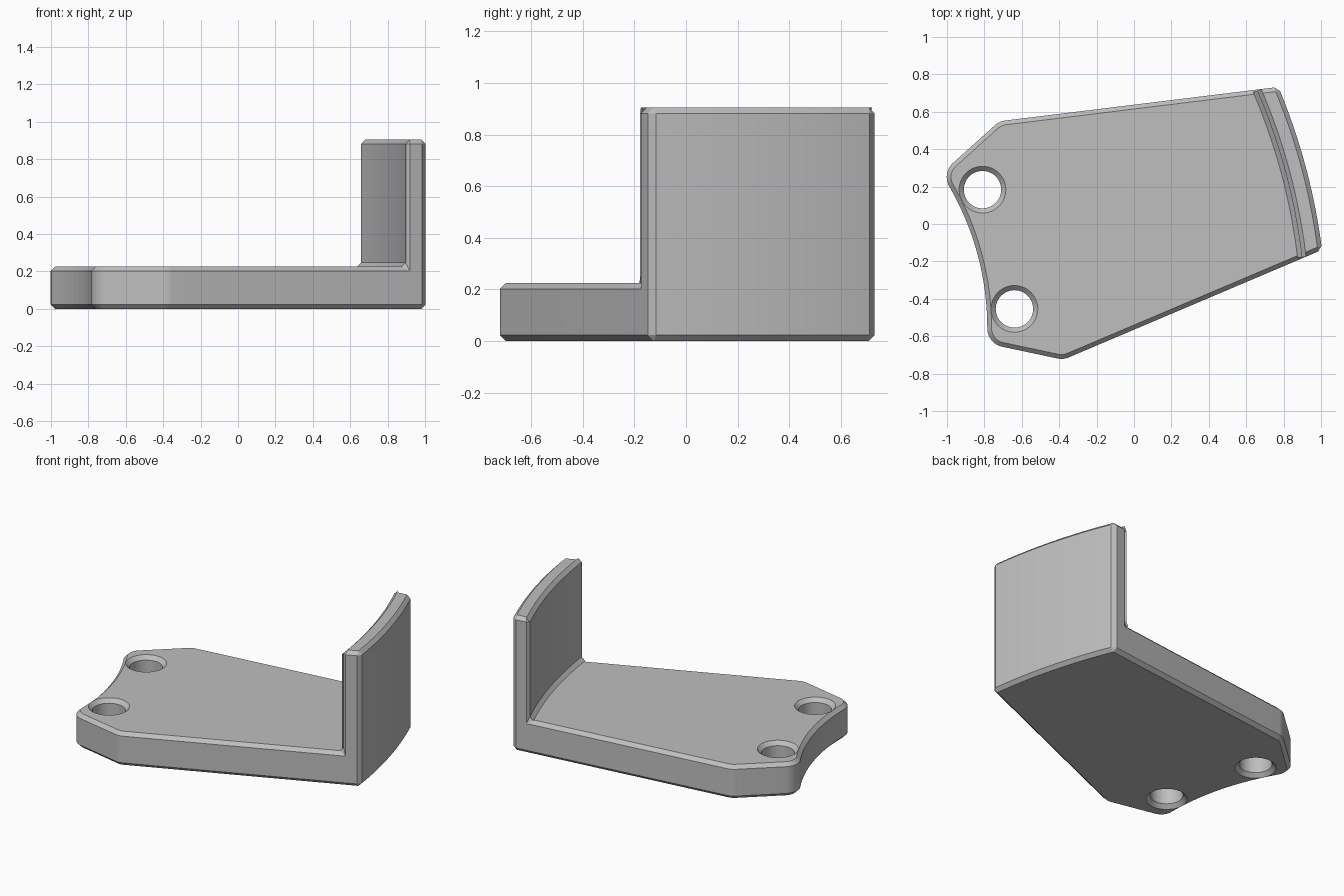
import bpy, bmesh, math
from mathutils import Matrix, Vector

cube = bpy.data.objects.get("Cube")
if cube:
    bpy.data.objects.remove(cube, do_unlink=True)

CHAMFER = 0.023
BASE_TOP, WALL_TOP = 0.225, 0.905
ARC_CENTRE = -2.35                      # shared centre of all the arcs, on the part's axis
FRONT_R, INNER_R, OUTER_R = 1.5, 3.204, 3.316
# The part is symmetric about an axis turned 15 degrees in plan
PLACE = Matrix.Rotation(math.radians(15), 4, 'Z') @ Matrix.Translation((0, 0.057, 0))


def arc(radius, half_width, steps):
    """Points on an arc about the shared centre, from -half_width to +half_width."""
    a = math.asin(half_width / radius)
    angles = [a * (2 * i / steps - 1) for i in range(steps + 1)]
    return [Vector((ARC_CENTRE + radius * math.cos(t), radius * math.sin(t))) for t in angles]


def fillet(before, corner, after, radius, steps):
    """Rounded replacement for a polygon corner."""
    d1, d2 = (before - corner).normalized(), (after - corner).normalized()
    half = d1.angle(d2) / 2
    centre = corner + (d1 + d2).normalized() * radius / math.sin(half)
    r1 = corner + d1 * radius / math.tan(half) - centre
    r2 = corner + d2 * radius / math.tan(half) - centre
    turn = r1.angle(r2)
    return [centre + (r1 * math.sin(turn * (1 - i / steps)) + r2 * math.sin(turn * i / steps))
            / math.sin(turn) for i in range(steps + 1)]


def make_object(name, bm):
    bmesh.ops.recalc_face_normals(bm, faces=bm.faces)
    mesh = bpy.data.meshes.new(name)
    bm.to_mesh(mesh)
    bm.free()
    obj = bpy.data.objects.new(name, mesh)
    bpy.context.collection.objects.link(obj)
    obj.matrix_world = PLACE
    return obj


def prism(name, points, z0, z1):
    bm = bmesh.new()
    face = bm.faces.new([bm.verts.new((p.x, p.y, z0)) for p in points])
    top = bmesh.ops.extrude_face_region(bm, geom=[face])["geom"]
    bmesh.ops.translate(bm, vec=(0, 0, z1 - z0),
                        verts=[g for g in top if isinstance(g, bmesh.types.BMVert)])
    return make_object(name, bm)


def hole_cutter(name, v):
    """Drill with a countersink at both ends, lathed from a profile."""
    r, wide, out = 0.1, 0.125, 0.02
    profile = [(0, -out), (wide + out, -out), (r, wide - r),
               (r, BASE_TOP - wide + r), (wide + out, BASE_TOP + out), (0, BASE_TOP + out)]
    bm = bmesh.new()
    verts = [bm.verts.new((x, 0, z)) for x, z in profile]
    edges = [bm.edges.new(pair) for pair in zip(verts, verts[1:])]
    bmesh.ops.spin(bm, geom=verts + edges, cent=(0, 0, 0), axis=(0, 0, 1),
                   angle=math.tau, steps=48)
    bmesh.ops.remove_doubles(bm, verts=bm.verts, dist=0.0005)
    bmesh.ops.translate(bm, verts=bm.verts, vec=(-0.735, v, 0))
    return make_object(name, bm)


def cut(target, cutter):
    mod = target.modifiers.new(cutter.name, 'BOOLEAN')
    mod.object, mod.operation, mod.solver = cutter, 'DIFFERENCE', 'EXACT'
    cutter.hide_render = True


# Plan outline: outer wall arc, shoulder, lobe, concave front, mirrored lobe and shoulder
outer = arc(OUTER_R, 0.451, 20)
front = arc(FRONT_R, 0.375, 20)[::-1]
shoulder, lobe = Vector((-0.553, 0.66)), Vector((-0.922, 0.472))
side = (fillet(outer[-1], shoulder, lobe, 0.1, 6)
        + fillet(shoulder, lobe, front[0], 0.1, 14))
mirrored = [Vector((p.x, -p.y)) for p in reversed(side)]
bracket = prism("bracket", outer + side + front + mirrored, 0, WALL_TOP)

# Clear the space above the base plate, inside the curved wall
room = arc(INNER_R, 1.0, 44) + [Vector((-1.5, 1.0)), Vector((-1.5, -1.0))]
cutters = [prism("room_cutter", room, BASE_TOP, 1.2)]
cut(bracket, cutters[0])

# Chamfer every hard edge
bevel = bracket.modifiers.new("chamfer", 'BEVEL')
bevel.width, bevel.segments = CHAMFER, 1
bevel.limit_method, bevel.angle_limit = 'ANGLE', math.radians(40)
bevel.use_clamp_overlap = False

# Two bolt holes
for label, v in (("left", 0.33), ("right", -0.33)):
    cutters.append(hole_cutter(label + "_hole_cutter", v))
    cut(bracket, cutters[-1])

# Bake the modifiers and drop the cutters
bpy.context.view_layer.update()
graph = bpy.context.evaluated_depsgraph_get()
baked = bpy.data.meshes.new_from_object(bracket.evaluated_get(graph))
bracket.modifiers.clear()
bracket.data = baked
for c in cutters:
    bpy.data.objects.remove(c, do_unlink=True)

# Plain grey
grey = bpy.data.materials.new("plain_grey")
grey.use_nodes = True
colour = (0.52, 0.52, 0.52, 1)
grey.diffuse_color = colour
grey.node_tree.nodes["Principled BSDF"].inputs["Base Color"].default_value = colour
baked.materials.clear()
baked.materials.append(grey)
for poly in baked.polygons:
    poly.material_index = 0

bpy.ops.object.select_all(action='DESELECT')
bracket.select_set(True)
bpy.context.view_layer.objects.active = bracket
bpy.ops.object.shade_smooth_by_angle(angle=math.radians(25))
